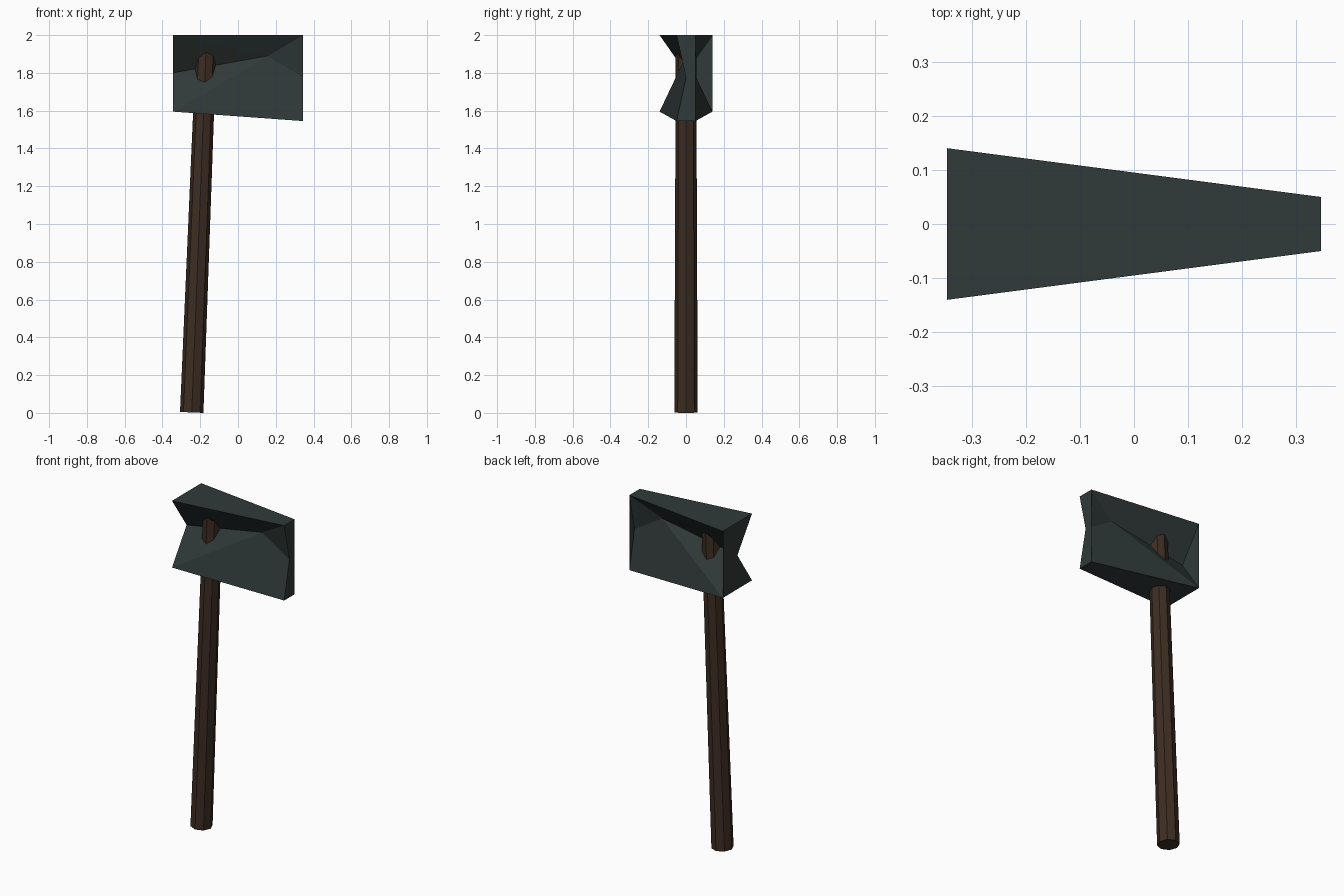
import bpy, bmesh
from mathutils import Vector

if "Cube" in bpy.data.objects:
    bpy.data.objects.remove(bpy.data.objects["Cube"])


def material(name, rgb):
    m = bpy.data.materials.new(name)
    m.diffuse_color = (*rgb, 1)
    m.use_nodes = True
    m.node_tree.nodes["Principled BSDF"].inputs["Base Color"].default_value = m.diffuse_color
    return m


def add_object(name, bm, mat):
    mesh = bpy.data.meshes.new(name)
    bm.to_mesh(mesh)
    bm.free()
    mesh.materials.append(mat)
    ob = bpy.data.objects.new(name, mesh)
    bpy.context.collection.objects.link(ob)
    return ob


iron = material("dark slate iron", (0.030, 0.042, 0.041))
wood = material("dark brown wood", (0.046, 0.026, 0.016))

# Hammer head: wedge-shaped block, pinched to a thin waist along its length
bm = bmesh.new()
L, R = -0.345, 0.345
waist_l = bm.verts.new((L, 0, 1.80))
waist_m = bm.verts.new((0.16, 0, 1.89))
waist_r = bm.verts.new((R, 0, 1.775))
corner = {}
for s in (-1, 1):
    for end, x, y, low in (("l", L, 0.14, 1.595), ("r", R, 0.05, 1.545)):
        corner[end, s, "top"] = bm.verts.new((x, s * y, 2.0))
        corner[end, s, "low"] = bm.verts.new((x, s * y, low))

# sloping cheeks, above and below the waist on both sides
for s in (-1, 1):
    for level in ("top", "low"):
        a, b = corner["l", s, level], corner["r", s, level]
        for tri in ((waist_l, a, waist_m), (a, b, waist_m), (b, waist_r, waist_m)):
            bm.faces.new(tri if s * (1 if level == "top" else -1) > 0 else tri[::-1])

# top and bottom plates
for level in ("top", "low"):
    quad = [corner["l", -1, level], corner["r", -1, level],
            corner["r", 1, level], corner["l", 1, level]]
    bm.faces.new(quad if level == "top" else quad[::-1])

# end faces: notched on the front, straight on the back
for end, w in (("l", waist_l), ("r", waist_r)):
    loop = [corner[end, -1, "low"], corner[end, 1, "low"],
            corner[end, 1, "top"], corner[end, -1, "top"]]
    for i in range(3):
        tri = [w, loop[i], loop[i + 1]]
        bm.faces.new(tri if end == "r" else tri[::-1])
add_object("hammer_head", bm, iron)

# Handle: slightly leaning, tapered eight-sided shaft
bottom, top = Vector((-0.245, 0, 0.0025)), Vector((-0.168, 0, 1.95))
axis = top - bottom
bm = bmesh.new()
bmesh.ops.create_cone(bm, cap_ends=True, segments=8, radius1=0.062,
                      radius2=0.054, depth=axis.length)
handle = add_object("handle", bm, wood)
handle.location = (bottom + top) / 2
handle.rotation_euler = (0, axis.angle(Vector((0, 0, 1))), 0)
